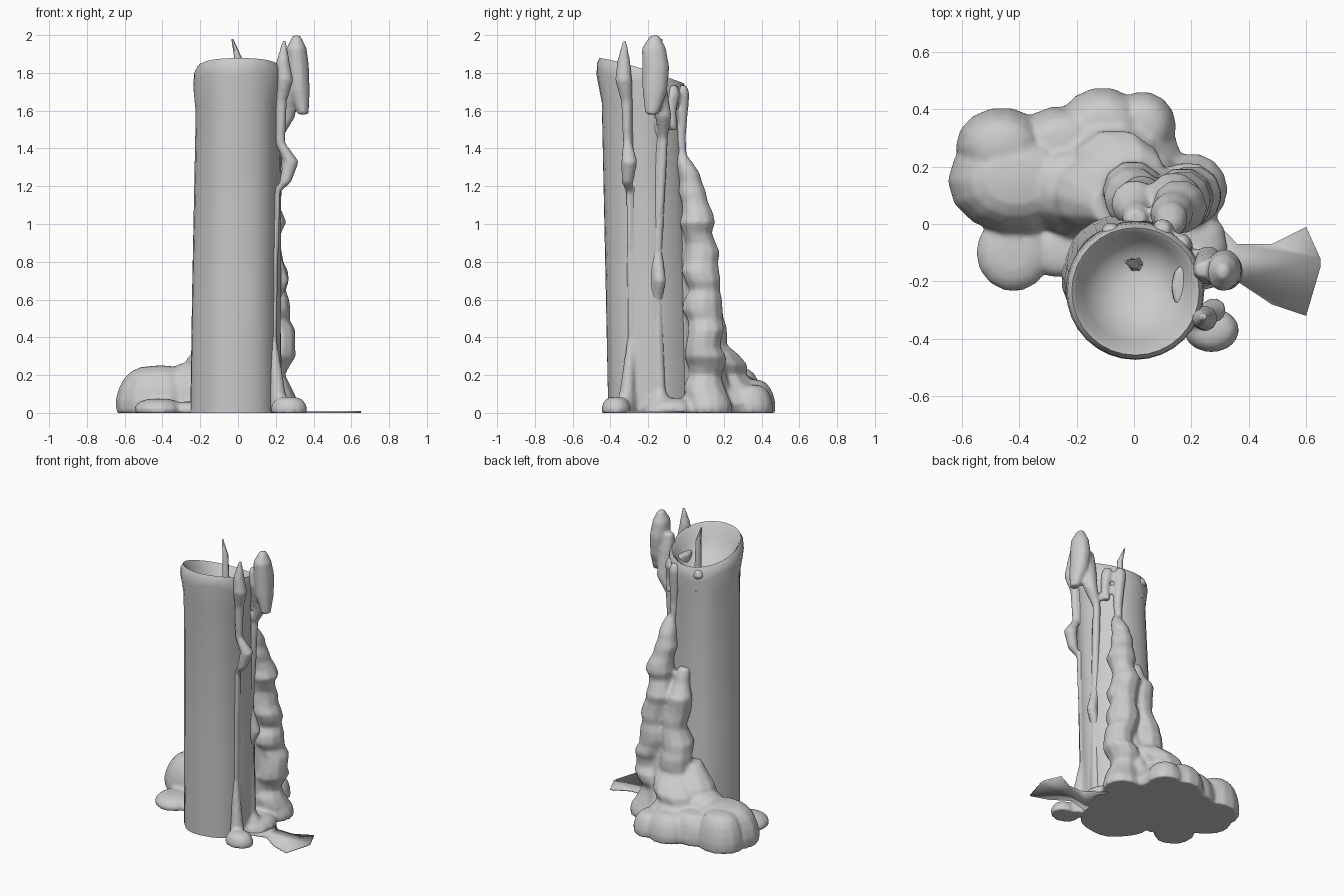
import bpy, bmesh, math

if "Cube" in bpy.data.objects:
    bpy.data.objects.remove(bpy.data.objects["Cube"])

wax = bpy.data.materials.new("pale wax grey")
wax.diffuse_color = (0.6, 0.6, 0.6, 1)
wax.use_nodes = True
wax.node_tree.nodes["Principled BSDF"].inputs["Base Color"].default_value = wax.diffuse_color


def loft(bm, rings):
    """Skin a stack of equal-sized rings and cap both ends."""
    vs = [[bm.verts.new(p) for p in r] for r in rings]
    n = len(vs[0])
    for a, b in zip(vs, vs[1:]):
        for i in range(n):
            bm.faces.new((a[i], a[(i + 1) % n], b[(i + 1) % n], b[i]))
    bm.faces.new(vs[0][::-1])
    bm.faces.new(vs[-1])


def ring(x, y, z, rx, ry, n):
    return [(x + rx * math.cos(i * math.tau / n), y + ry * math.sin(i * math.tau / n), z)
            for i in range(n)]


def drip(bm, *pts, lump=0.0, wide=1.0, n=10):
    """Run of wax through (x, y, z, radius) points, swelling and wandering if lumpy."""
    rings = []
    for a, b in zip(pts, pts[1:]):
        steps = max(1, round(abs(a[2] - b[2]) / .05)) if lump else 1
        for k in range(steps):
            x, y, z, r = (p + (q - p) * k / steps for p, q in zip(a, b))
            s = lump * r
            x += s * math.sin(z * 19 + 1)
            y += s * .6 * math.sin(z * 31)
            r += s * (.6 * math.sin(z * 26) + .5 * math.sin(z * 43 + 2))
            rings.append(ring(x, y, z, r, r * wide, n))
    x, y, z, r = pts[-1]
    loft(bm, rings + [ring(x, y, z, r, r * wide, n)])


def lobe(bm, x, y, rx, ry, h):
    """Rounded flat-topped puddle standing on the ground."""
    rings = []
    for k in range(7):
        a = k / 6 * math.pi / 2
        s = max(.12, math.cos(a) ** .6) * (.96 if k == 0 else 1)
        rings.append(ring(x, y, h * math.sin(a), rx * s, ry * s, 14))
    loft(bm, rings)


def finish(bm, name, angle=60):
    bmesh.ops.recalc_face_normals(bm, faces=bm.faces)
    me = bpy.data.meshes.new(name)
    bm.to_mesh(me)
    bm.free()
    ob = bpy.data.objects.new(name, me)
    bpy.context.collection.objects.link(ob)
    me.materials.append(wax)
    for o in bpy.context.selected_objects:
        o.select_set(False)
    ob.select_set(True)
    bpy.context.view_layer.objects.active = ob
    bpy.ops.object.shade_smooth_by_angle(angle=math.radians(angle))
    return ob


# Candle body: leaning fluted cylinder with slanted rim and hollow bowl
bm = bmesh.new()
N = 32
profile = [(0, .235), (.35, .231), (.88, .222), (.955, .241), (.985, .237), (1, .222),
           (.99, .206), (.955, .18), (.91, .12), (.895, .05)]   # height share, radius
rings = []
for k, (t, r) in enumerate(profile):
    cx, cy = -.015 + .02 * t, -.178 - .057 * t
    pts = []
    for i in range(N):
        a = i * math.tau / N
        flute = 1 + .02 * math.sin(6 * a + .5 + .6 * k) * (k < 3)
        x, y = cx + r * flute * math.cos(a), cy + r * flute * math.sin(a)
        top = 1.88 - .14 * max(0, (y + .47) / .47) ** 1.3
        wobble = .015 * math.sin(5 * a + 1) if k in (2, 3) else 0
        pts.append((x, y, t * top + wobble))
    rings.append(pts)
loft(bm, rings)
finish(bm, "candle_body")

# Wick
bm = bmesh.new()
drip(bm, (.005, -.14, 1.6, .028), (0, -.14, 1.88, .02), (-.03, -.13, 1.98, .005), n=6)
finish(bm, "wick")

# Thin spilled sheet flaring out to the right: x, near edge, far edge
bm = bmesh.new()
edge = [(.2, -.24, .1), (.36, -.2, -.07), (.48, -.28, -.07), (.6, -.32, -.01), (.65, -.15, -.12)]
outline = [(x, lo) for x, lo, hi in edge] + [(x, hi) for x, lo, hi in reversed(edge)]
loft(bm, [[(x, y, z) for x, y in outline] for z in (0, .011)])
finish(bm, "spilled_sheet", 120)

# Running wax: puddles and drips merged into one lumpy skin
bm = bmesh.new()
# big left puddle
lobe(bm, -.41, .15, .245, .19, .25)
lobe(bm, -.46, .27, .165, .14, .24)
lobe(bm, -.22, .13, .2, .17, .27)
# back puddle
lobe(bm, -.25, .28, .17, .135, .2)
lobe(bm, -.11, .33, .16, .15, .18)
lobe(bm, .03, .34, .12, .125, .15)
# low left-front lobe
lobe(bm, -.42, -.1, .135, .14, .075)
lobe(bm, -.25, -.1, .15, .09, .06)
# right-front lobes
lobe(bm, .27, -.37, .1, .08, .085)
lobe(bm, .19, -.08, .14, .16, .08)
lobe(bm, .2, .12, .13, .13, .12)

# tall back ridge
drip(bm, (.12, -.02, 1.37, .03), (.14, .04, 1.17, .076), (.15, .075, .9, .09),
     (.16, .09, .65, .1), (.205, .1, .44, .1), (.18, .1, .25, .1), (.18, .11, 0, .12), lump=.16)
# shorter back ridge
drip(bm, (0, .01, 1.04, .035), (.01, .065, .86, .08), (.02, .09, .6, .093),
     (-.02, .12, .36, .115), (-.08, .19, .15, .2), (-.08, .2, 0, .24), lump=.12)
# valley between the ridges, and the shoulder into the left puddle
drip(bm, (.08, 0, 1, .05), (.09, .07, .4, .1), (.06, .12, 0, .15))
drip(bm, (-.09, .06, .42, .06), (-.15, .1, .29, .12), (-.2, .12, 0, .18))
# spiked front-right runner
drip(bm, (.245, -.325, 1.975, .01), (.238, -.33, 1.86, .036), (.248, -.33, 1.76, .046),
     (.23, -.315, 1.65, .03), (.225, -.31, 1.43, .025), (.28, -.3, 1.33, .044),
     (.25, -.31, 1.22, .032), (.207, -.3, 1.17, .018), (.185, -.29, .4, .02),
     (.22, -.32, 0, .05))
# broad flat rib between the runners
drip(bm, (.175, -.22, 1.72, .045), (.17, -.21, 1, .05), (.165, -.2, 0, .055), wide=1.8)
# large lump standing above the rim
drip(bm, (.31, -.165, 2, .02), (.31, -.17, 1.93, .055), (.315, -.16, 1.83, .062),
     (.325, -.165, 1.7, .056), (.345, -.18, 1.58, .03), wide=1.2)
# runner below the lump
drip(bm, (.24, -.16, 1.86, .03), (.255, -.16, 1.76, .055), (.26, -.12, 1.57, .045),
     (.212, -.12, 1.46, .026), (.2, -.15, .85, .025), (.235, -.14, .7, .036),
     (.2, -.15, .6, .025), (.2, -.14, .12, .035), (.24, -.14, 0, .08))
# small drips under the back of the rim
for x, y, z in ((.11, -.02, 1.36), (-.07, -.03, 1.58), (.175, -.07, 1.5)):
    drip(bm, (x - .01, y, 1.735, .025), (x - .01, y, 1.69, .04), (x, y - .01, z + .1, .03),
         (x, y, z, .025))
ob = finish(bm, "running_wax")
m = ob.modifiers.new("merge", 'REMESH')
m.mode = 'VOXEL'
m.voxel_size = .012
m.use_smooth_shade = True
s = ob.modifiers.new("soften", 'SMOOTH')
s.factor = .5
s.iterations = 4
